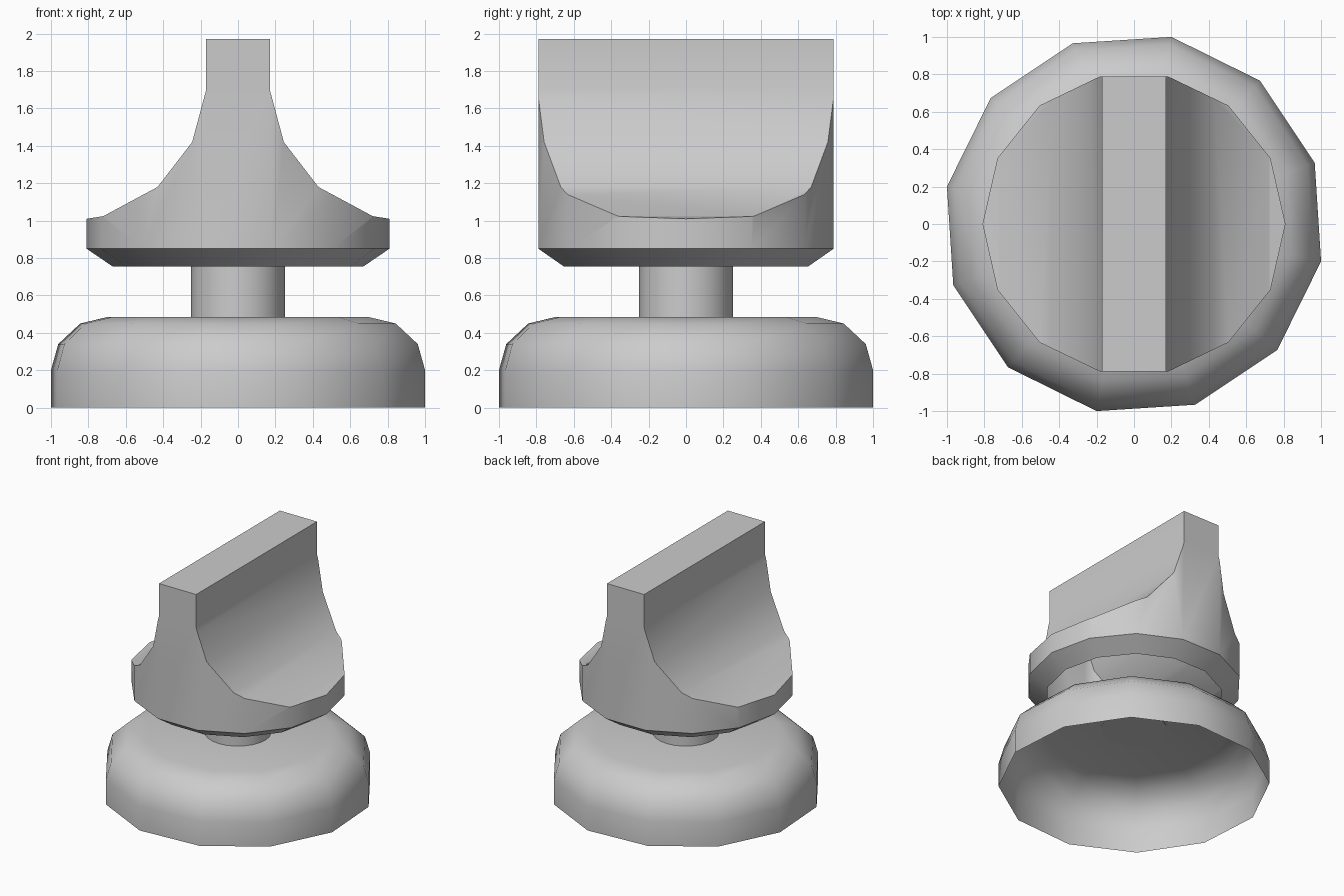
import bpy, bmesh, math

if "Cube" in bpy.data.objects:
    bpy.data.objects.remove(bpy.data.objects["Cube"])


def to_object(name, bm):
    bmesh.ops.recalc_face_normals(bm, faces=bm.faces[:])
    mesh = bpy.data.meshes.new(name)
    bm.to_mesh(mesh)
    bm.free()
    obj = bpy.data.objects.new(name, mesh)
    bpy.context.collection.objects.link(obj)
    return obj


def lathe(name, profile, sides, turn=0.0, cap_bottom=True):
    """Stack polygon rings (radius, z), bottom to top, with a closed top."""
    bm = bmesh.new()
    rings = []
    for r, z in profile:
        angles = [turn + math.tau * i / sides for i in range(sides)]
        rings.append([bm.verts.new((r * math.cos(a), r * math.sin(a), z)) for a in angles])
    for low, high in zip(rings, rings[1:]):
        for i in range(sides):
            j = (i + 1) % sides
            bm.faces.new((low[i], low[j], high[j], high[i]))
    bm.faces.new(rings[-1])
    if cap_bottom:
        bm.faces.new(rings[0][::-1])
    return to_object(name, bm)


def smooth(obj, degrees=35):
    bpy.ops.object.select_all(action='DESELECT')
    obj.select_set(True)
    bpy.context.view_layer.objects.active = obj
    bpy.ops.object.shade_smooth_by_angle(angle=math.radians(degrees))


# Base: hollow rounded shell, open underneath
base = lathe("base", [(1.02, 0), (1.02, 0.2), (0.98, 0.34), (0.86, 0.45), (0.71, 0.485)],
             12, math.radians(18.7), cap_bottom=False)

# Stem joining base and grip
stem = lathe("stem", [(0.25, 0.483), (0.25, 0.757)], 24)

# Grip: 14-sided body trimmed to a flared ridge
grip = lathe("grip", [(0.67, 0.755), (0.81, 0.85), (0.81, 2.1)], 14)

half = [(1.0, 0.5), (1.0, 0.98), (0.72, 1.024), (0.43, 1.18),
        (0.245, 1.42), (0.17, 1.7), (0.17, 1.97)]
outline = half + [(-x, z) for x, z in reversed(half)]
bm = bmesh.new()
face = bm.faces.new([bm.verts.new((x, -1, z)) for x, z in outline])
ext = bmesh.ops.extrude_face_region(bm, geom=[face])
bmesh.ops.translate(bm, vec=(0, 2, 0),
                    verts=[v for v in ext["geom"] if isinstance(v, bmesh.types.BMVert)])
trim = to_object("grip_trim", bm)
trim.hide_render = True

mod = grip.modifiers.new("trim", 'BOOLEAN')
mod.operation = 'INTERSECT'
mod.solver = 'EXACT'
mod.object = trim
bpy.context.view_layer.objects.active = grip
bpy.ops.object.modifier_apply(modifier=mod.name)
bpy.data.objects.remove(trim)

# Open the hollow underside of the grip
bm = bmesh.new()
bm.from_mesh(grip.data)
under = [f for f in bm.faces if f.normal.z < -0.99]
bmesh.ops.delete(bm, geom=under, context='FACES')
bm.to_mesh(grip.data)
bm.free()

for part in (base, stem, grip):
    smooth(part)
